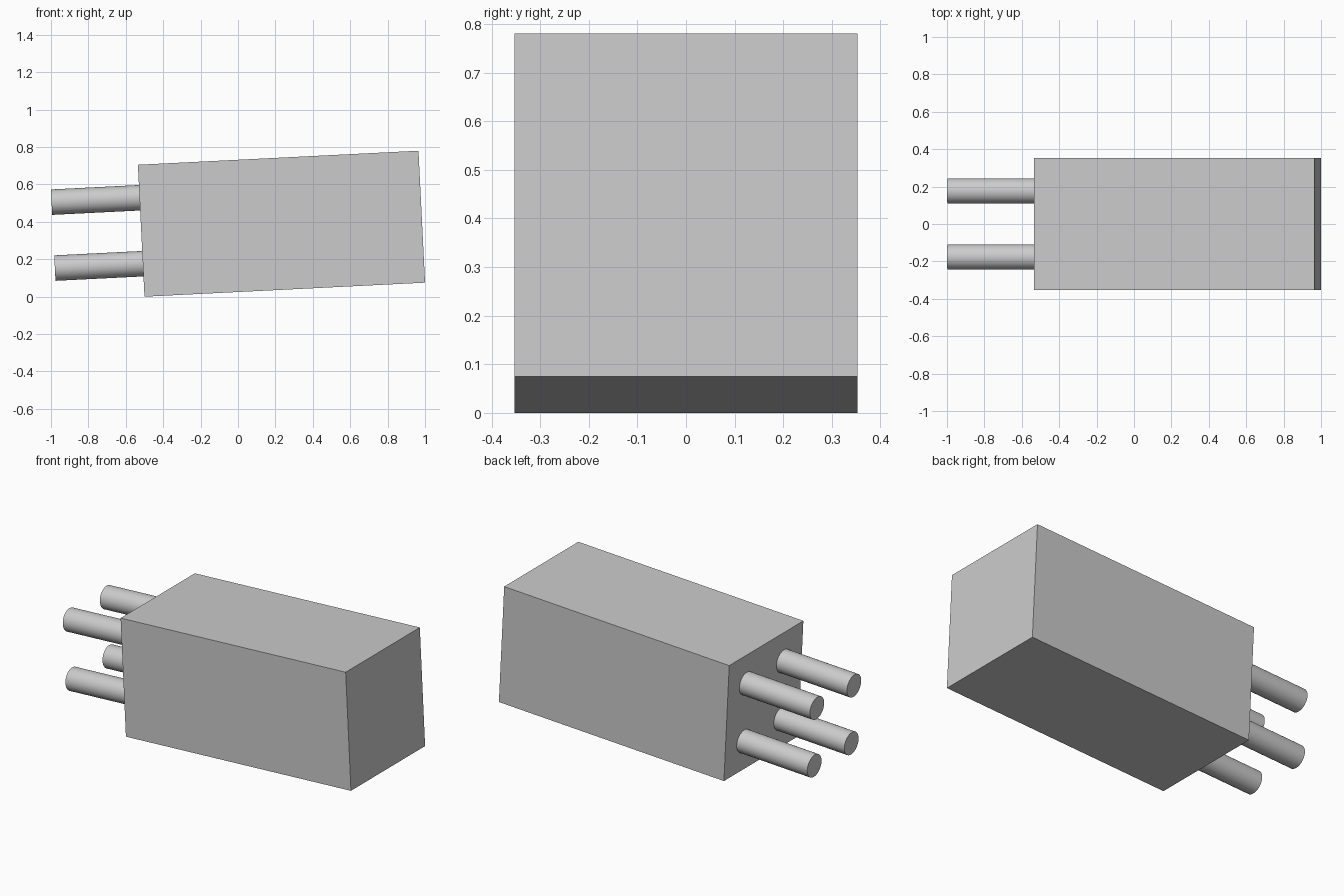
import bpy, math
from mathutils import Matrix

if "Cube" in bpy.data.objects:
    bpy.data.objects.remove(bpy.data.objects["Cube"])

TILT = math.atan2(0.075, 1.5)
LENGTH, SIDE = 1.502, 0.706
ROD_RADIUS, ROD_LENGTH, EMBED = 0.068, 0.471, 0.02

# Tilted frame whose origin is the lowest edge of the block
frame = Matrix.Translation((-0.5, 0, 0)) @ Matrix.Rotation(-TILT, 4, 'Y')


def place(name, local):
    obj = bpy.context.object
    obj.name = name
    obj.matrix_world = frame @ local
    return obj


# Main block
bpy.ops.mesh.primitive_cube_add(size=1)
body = bpy.context.object
for v in body.data.vertices:
    v.co.x *= LENGTH
    v.co.y *= SIDE
    v.co.z *= SIDE
place("body_block", Matrix.Translation((LENGTH / 2, 0, SIDE / 2)))

# Four round prongs on the left end, at the quarter points of the face
for z_name, z in (("lower", SIDE / 4), ("upper", SIDE * 3 / 4)):
    for y_name, y in (("front", -SIDE / 4), ("back", SIDE / 4)):
        bpy.ops.mesh.primitive_cylinder_add(
            vertices=32, radius=ROD_RADIUS, depth=ROD_LENGTH + EMBED)
        bpy.ops.object.shade_smooth_by_angle(angle=math.radians(30))
        place(f"{z_name}_{y_name}_prong",
              Matrix.Translation(((EMBED - ROD_LENGTH) / 2, y, z))
              @ Matrix.Rotation(math.pi / 2, 4, 'Y'))
